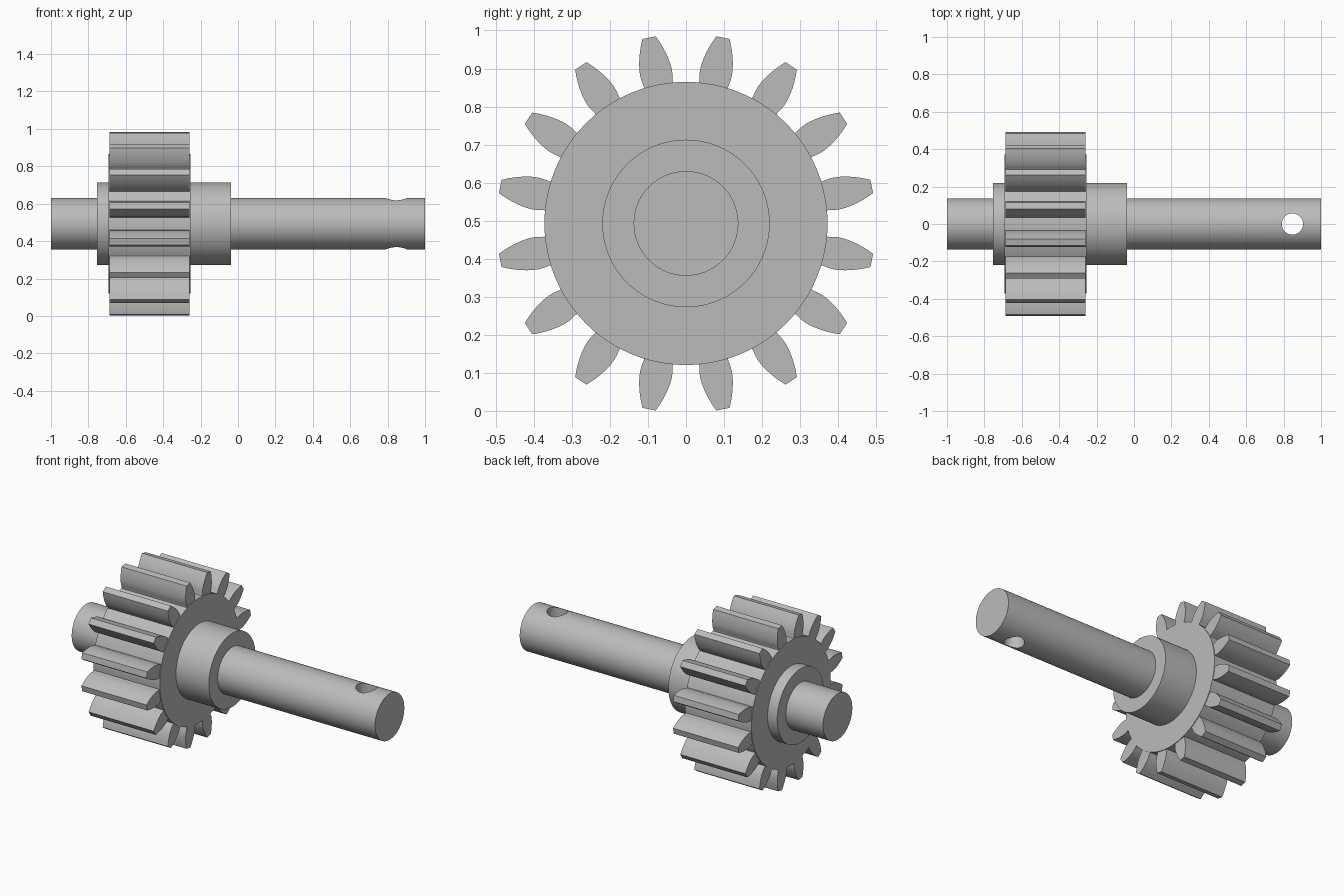
import bpy
import bmesh
from math import sin, cos, pi, sqrt, radians

if "Cube" in bpy.data.objects:
    bpy.data.objects.remove(bpy.data.objects["Cube"])

TEETH = 16
TIP_R, TIP_HALF = 0.498, 0.0178
AXIS_Z = 0.493
SEGMENTS = 96

steel = bpy.data.materials.new("plain grey steel")
steel.use_nodes = True
steel.diffuse_color = (0.5, 0.5, 0.5, 1)
steel.node_tree.nodes["Principled BSDF"].inputs["Base Color"].default_value = (0.5, 0.5, 0.5, 1)


def make_object(name, bm, location):
    bmesh.ops.recalc_face_normals(bm, faces=bm.faces)
    mesh = bpy.data.meshes.new(name)
    bm.to_mesh(mesh)
    bm.free()
    mesh.materials.append(steel)
    obj = bpy.data.objects.new(name, mesh)
    obj.location = location
    bpy.context.collection.objects.link(obj)
    return obj


def activate(obj):
    bpy.ops.object.select_all(action="DESELECT")
    obj.select_set(True)
    bpy.context.view_layer.objects.active = obj


def smooth(obj, degrees):
    activate(obj)
    bpy.ops.object.shade_smooth_by_angle(angle=radians(degrees))


def lathe_x(profile):
    """Closed solid of revolution about x from (x, radius) points."""
    bm = bmesh.new()
    rings = []
    for x, r in profile:
        rings.append([bm.verts.new((x, r * sin(2 * pi * i / SEGMENTS), r * cos(2 * pi * i / SEGMENTS)))
                      for i in range(SEGMENTS)])
    for a, b in zip(rings, rings[1:]):
        for i in range(SEGMENTS):
            j = (i + 1) % SEGMENTS
            bm.faces.new((a[i], a[j], b[j], b[i]))
    bm.faces.new(rings[0])
    bm.faces.new(rings[-1])
    return bm


# Stepped shaft: plain ends, hub collar and the gear's core disc
SHAFT_R, HUB_R, CORE_R = 0.1375, 0.22, 0.372
shaft = make_object("stepped_shaft", lathe_x([
    (-1, SHAFT_R), (-0.755, SHAFT_R), (-0.755, HUB_R), (-0.692, HUB_R),
    (-0.692, CORE_R), (-0.255, CORE_R), (-0.255, HUB_R), (-0.038, HUB_R),
    (-0.038, SHAFT_R), (1, SHAFT_R)]), (0, 0, AXIS_Z))

# Cross pin hole near the long end
bm = bmesh.new()
bmesh.ops.create_cone(bm, cap_ends=True, segments=48, radius1=0.057, radius2=0.057, depth=0.6)
cutter = make_object("pin_hole_cutter", bm, (0.847, 0, AXIS_Z))
cut = shaft.modifiers.new("pin_hole", "BOOLEAN")
cut.operation, cut.solver, cut.object = "DIFFERENCE", "EXACT", cutter
activate(shaft)
bpy.ops.object.modifier_apply(modifier=cut.name)
bpy.data.objects.remove(cutter)
smooth(shaft, 30)

# Gear teeth: one curved flank profile (radius, half width), mirrored and repeated
flank = [(0.36, 0.041), (0.374, 0.0385), (0.39, 0.0415), (0.405, 0.0425), (0.42, 0.0415),
         (0.435, 0.039), (0.45, 0.0355), (0.465, 0.031), (0.48, 0.0255),
         (sqrt(TIP_R ** 2 - TIP_HALF ** 2), TIP_HALF)]
outline = flank + [(r, -w) for r, w in reversed(flank)]
bm = bmesh.new()
for k in range(TEETH):
    a = 2 * pi * (k + 0.5) / TEETH
    ends = [[bm.verts.new((x, r * sin(a) + w * cos(a), r * cos(a) - w * sin(a))) for r, w in outline]
            for x in (-0.688, -0.259)]
    for ring in ends:
        bm.faces.new(ring)
    n = len(outline)
    for i in range(n):
        j = (i + 1) % n
        bm.faces.new((ends[0][i], ends[0][j], ends[1][j], ends[1][i]))
teeth = make_object("gear_teeth", bm, (0, 0, AXIS_Z))
smooth(teeth, 25)
